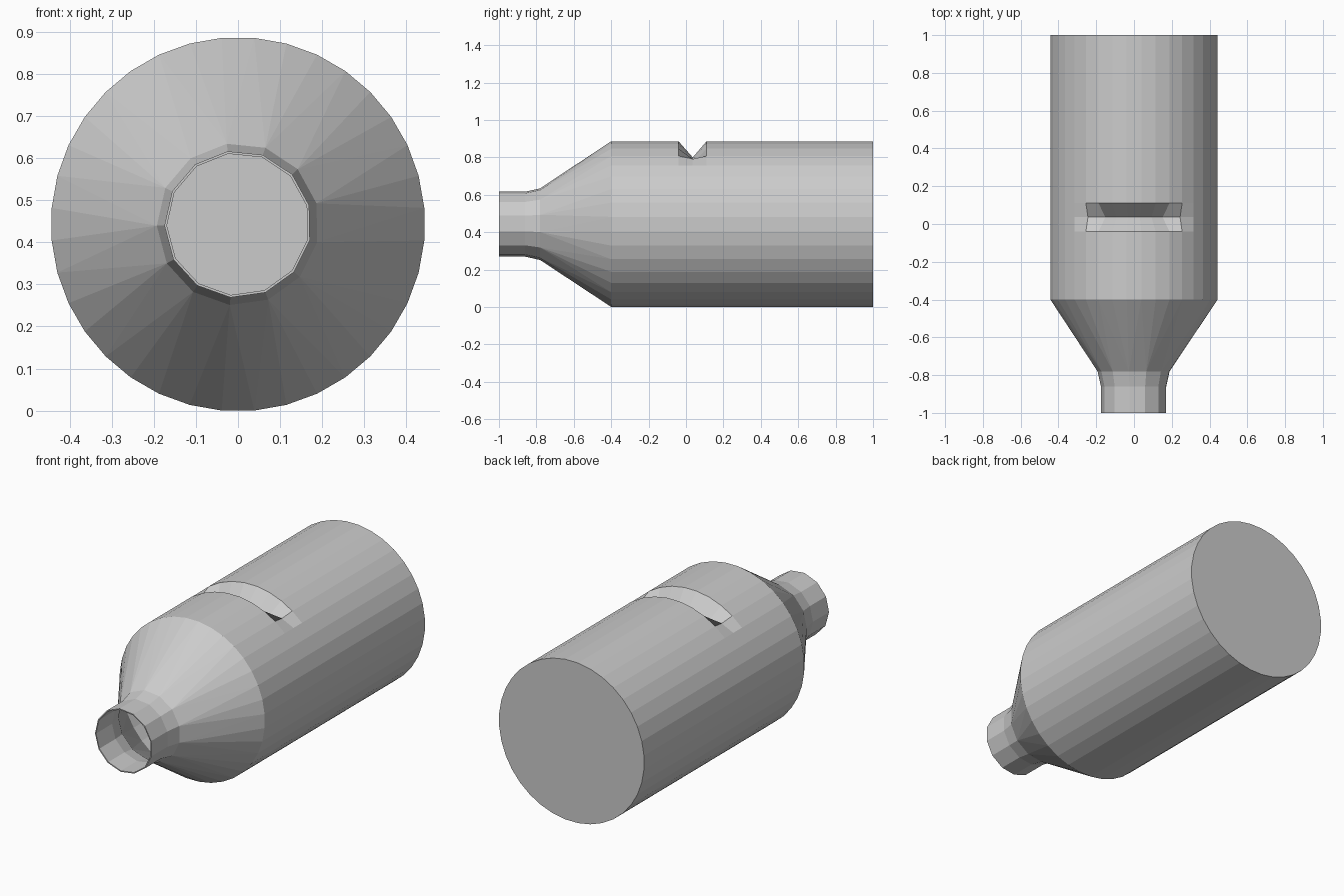
import bpy
import bmesh
from math import sin, cos, tau, radians

cube = bpy.data.objects.get("Cube")
if cube:
    bpy.data.objects.remove(cube, do_unlink=True)

AXIS_Z = 0.443
BODY_R = 0.4445
BODY_SIDES = 36
NECK_SIDES = 13

grey = bpy.data.materials.new("plain_grey")
grey.use_nodes = True
colour = (0.6, 0.6, 0.6, 1)
grey.diffuse_color = colour
grey.node_tree.nodes["Principled BSDF"].inputs["Base Color"].default_value = colour

bm = bmesh.new()


def ring(y, radius, sides, start, notch=False):
    """Ring of vertices around the long axis; the notch ring dips at the top."""
    verts = []
    for i in range(sides):
        a = start + tau * i / sides
        r = radius
        if notch and cos(a) > cos(radians(30)):
            r = 0.358
        elif notch and cos(a) > cos(radians(40)):
            r = 0.425
        verts.append(bm.verts.new((r * sin(a), y, AXIS_Z + r * cos(a))))
    return verts


def skin(a, b):
    n = len(a)
    for i in range(n):
        j = (i + 1) % n
        bm.faces.new((a[i], a[j], b[j], b[i]))


def loop_edges(verts):
    return [bm.edges.get((v, verts[i - 1])) for i, v in enumerate(verts)]


# Narrow neck, flaring slightly at its base
neck = [ring(y, r, NECK_SIDES, radians(-8))
        for y, r in ((-1, 0.175), (-0.86, 0.175), (-0.78, 0.193))]
for a, b in zip(neck, neck[1:]):
    skin(a, b)

# Straight body with a V-shaped notch across the top
body = [ring(y, BODY_R, BODY_SIDES, radians(5), cut)
        for y, cut in ((-0.4, False), (-0.04, False), (0.036, True),
                       (0.11, False), (1, False))]
for a, b in zip(body, body[1:]):
    skin(a, b)

# Conical shoulder and closed rear end
bmesh.ops.bridge_loops(bm, edges=loop_edges(neck[-1]) + loop_edges(body[0]))
bm.faces.new(body[-1])
bmesh.ops.recalc_face_normals(bm, faces=bm.faces[:])

mesh = bpy.data.meshes.new("bottle_body")
bm.to_mesh(mesh)
bm.free()
mesh.materials.append(grey)
bottle = bpy.data.objects.new("bottle_body", mesh)
bpy.context.collection.objects.link(bottle)

# Thin hollow wall, open at the neck
wall = bottle.modifiers.new("thin_wall", "SOLIDIFY")
wall.thickness = 0.006
wall.offset = -1
